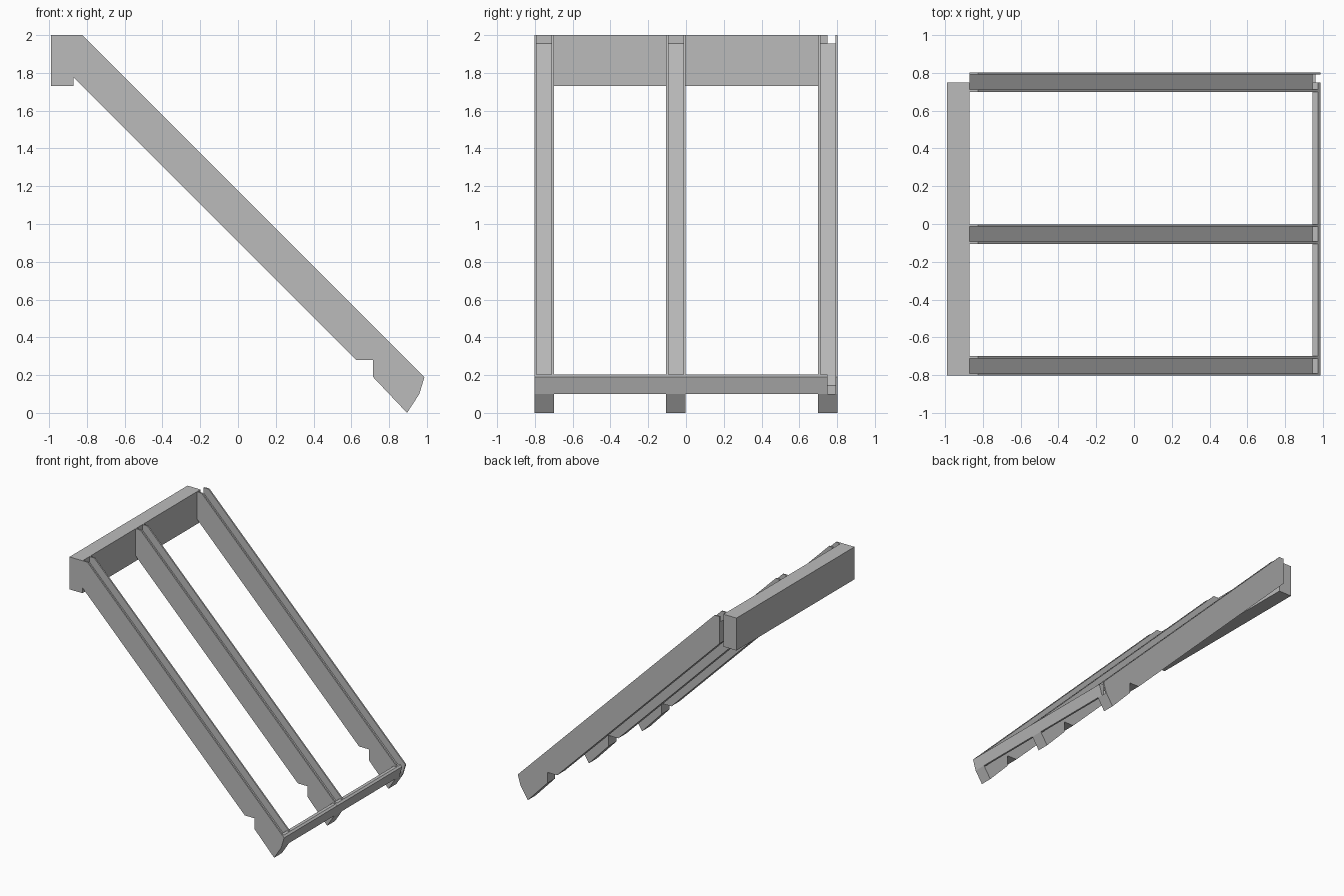
import bpy
import bmesh

cube = bpy.data.objects.get("Cube")
if cube:
    bpy.data.objects.remove(cube, do_unlink=True)

# Single plain grey finish
GREY = (0.5, 0.5, 0.5, 1.0)
mat = bpy.data.materials.new("plain grey")
mat.use_nodes = True
mat.diffuse_color = GREY
mat.node_tree.nodes["Principled BSDF"].inputs["Base Color"].default_value = GREY


def prism(name, profile, y0, y1):
    """Extrude an x-z profile along y."""
    bm = bmesh.new()
    face = bm.faces.new([bm.verts.new((x, y0, z)) for x, z in profile])
    ext = bmesh.ops.extrude_face_region(bm, geom=[face])
    verts = [g for g in ext["geom"] if isinstance(g, bmesh.types.BMVert)]
    bmesh.ops.translate(bm, verts=verts, vec=(0, y1 - y0, 0))
    bmesh.ops.recalc_face_normals(bm, faces=bm.faces)
    mesh = bpy.data.meshes.new(name)
    bm.to_mesh(mesh)
    bm.free()
    mesh.materials.append(mat)
    obj = bpy.data.objects.new(name, mesh)
    bpy.context.collection.objects.link(obj)
    return obj


def groove_floor(x):
    return 1.955 - (x + 0.87) * 0.997


# Rafter outline with plumb cut, seat notch and shaped tail
rafter_profile = [
    (-0.87, 2.0), (-0.825, 2.0), (0.987, 0.19), (0.96, 0.1), (0.895, 0.0),
    (0.715, 0.19), (0.715, 0.28), (0.625, 0.28), (-0.87, 1.775),
]
# Groove along the top edge, stepping down at the tail for the fascia
groove_profile = [
    (-1.0, groove_floor(-1.0)), (0.945, groove_floor(0.945)),
    (0.945, 0.1), (1.1, 0.1), (1.1, 2.3), (-1.0, 2.3),
]

# Three grooved rafters
WALL = 0.012
for name, y0, y1 in (("right_rafter", -0.803, -0.7),
                     ("middle_rafter", -0.105, -0.002),
                     ("left_rafter", 0.7, 0.803)):
    rafter = prism(name, rafter_profile, y0, y1)
    cutter = prism("groove_cutter", groove_profile, y0 + WALL, y1 - WALL)
    cutter.hide_render = True
    mod = rafter.modifiers.new("groove", "BOOLEAN")
    mod.operation = "DIFFERENCE"
    mod.solver = "EXACT"
    mod.object = cutter
    bpy.context.view_layer.objects.active = rafter
    bpy.ops.object.modifier_apply(modifier=mod.name)
    bpy.data.objects.remove(cutter, do_unlink=True)

# Ridge beam at the top
prism("ridge_beam", [(-0.99, 1.73), (-0.87, 1.73), (-0.87, 2.0), (-0.99, 2.0)],
      -0.803, 0.75)

# Fascia board across the rafter tails
prism("fascia_board",
      [(0.945, 0.1), (0.96, 0.1), (0.987, 0.19), (0.973, 0.203), (0.945, 0.203)],
      -0.803, 0.75)
